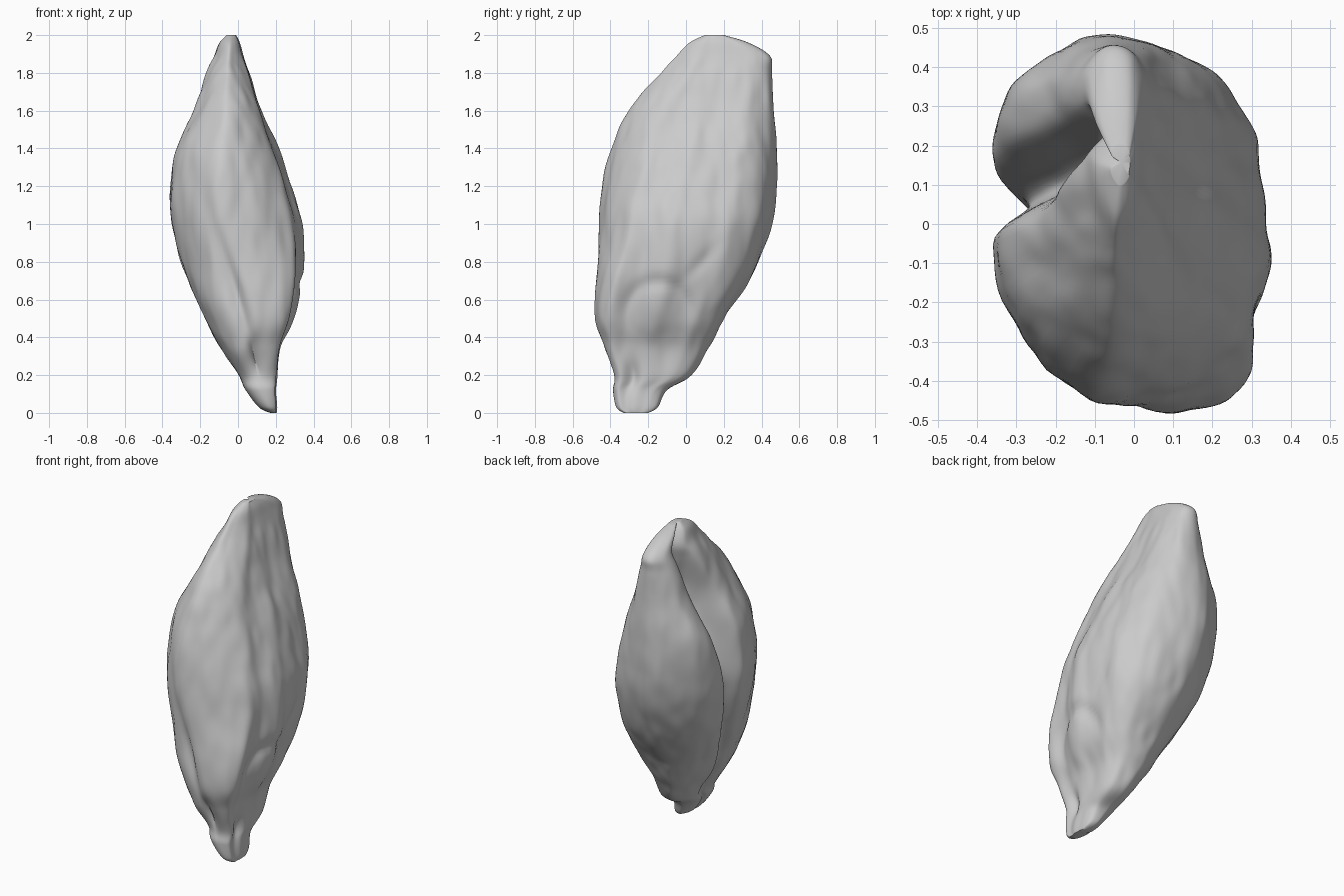
import bpy, bmesh, math
from mathutils import Vector, noise

cube = bpy.data.objects.get("Cube")
if cube:
    bpy.data.objects.remove(cube)

# Husk colour
husk = bpy.data.materials.new("husk_grey")
husk.use_nodes = True
husk.diffuse_color = (0.6, 0.6, 0.6, 1)
husk.node_tree.nodes["Principled BSDF"].inputs["Base Color"].default_value = (0.6, 0.6, 0.6, 1)

# Grain extents by height: z, x min, x max, y min, y max
STATIONS = [
    (0, .17, .205, -.33, -.2), (.03, .11, .208, -.37, -.15),
    (.12, .04, .205, -.39, -.1), (.2, 0, .215, -.39, .03),
    (.35, -.09, .23, -.45, .12), (.5, -.17, .29, -.48, .2),
    (.75, -.28, .34, -.47, .36), (1, -.35, .345, -.455, .45),
    (1.2, -.36, .29, -.435, .475), (1.4, -.335, .215, -.39, .475),
    (1.6, -.24, .13, -.3, .465), (1.8, -.17, .06, -.13, .455),
    (1.89, -.13, .03, -.05, .445), (1.96, -.1, .01, .02, .33),
    (2, -.06, -.01, .1, .2)]

# Cross-sections in unit space, anticlockwise from the front edge
LOWER = [(.35, -1), (.88, -.82), (.87, -.5), (1, -.12), (.93, .25), (.87, .6),
         (.58, .9), (0, 1), (-.4, .95), (-.86, .65), (-1, .28),
         (-.84, .08), (-1, -.16), (-.8, -.7), (-.25, -.97)]
MIDDLE = [(.3, -.93), (.78, -.68), (.87, -.42), (1, -.1), (.93, .3), (.87, .58),
          (.58, .86), (0, 1), (-.38, .96), (-.87, .66), (-1, .3),
          (-.76, .09), (-1, -.14), (-.78, -.66), (-.3, -1)]
UPPER = [(.45, -.88), (.86, -.58), (.91, -.3), (1, .05), (.96, .4), (.9, .68),
         (.6, .92), (.1, 1), (-.42, .95), (-.9, .72), (-.85, .45),
         (-.15, .2), (-.92, -.14), (-.75, -.6), (-.1, -1)]


def spline(points, t, closed=False):
    """Catmull-Rom value at t, measured in control points."""
    n = len(points)
    i = min(int(t), n - 1 if closed else n - 2)
    f = t - i

    def at(k):
        return points[k % n] if closed else points[max(0, min(k, n - 1))]
    return [0.5 * (2 * b + (c - a) * f + (2 * a - 5 * b + 4 * c - d) * f * f
                   + (3 * b - a - 3 * c + d) * f ** 3)
            for a, b, c, d in zip(at(i - 1), at(i), at(i + 1), at(i + 2))]


def bump(value, centre, width):
    return math.exp(-((value - centre) / width) ** 2)


def smoothstep(a, b, v):
    v = max(0, min(1, (v - a) / (b - a)))
    return v * v * (3 - 2 * v)


def mix(first, second, f):
    return [Vector(a).lerp(Vector(b), f) for a, b in zip(first, second)]


def relief(x, y, z, u, v):
    """Height of wrinkles, germ swelling and creases along the outward direction."""
    body = smoothstep(0, .3, z) * smoothstep(2, 1.8, z)
    h = body * .01 * noise.noise(Vector((x * 8, y * 8, z * 1.6)))
    h += body * .006 * noise.noise(Vector((x * 16, y * 16, z * 6)))
    side = smoothstep(.1, .6, u)
    # oval germ with a furrow above it, running up towards the back
    r = math.hypot((y + .15) / .15, (z - .52) / .15)
    h += side * .006 * bump(r, 0, .7)
    h -= side * .014 * bump(r, 1.15, .25) * smoothstep(.4, .6, z)
    h -= side * .01 * bump(z, .72 + .9 * y, .05) * bump(y, .08, .1)
    # dent near the tip and long shallow furrow
    h -= side * .03 * bump(y, -.29, .04) * bump(z, .2, .08)
    h -= side * .013 * bump(y, .02 + .25 * (z - 1.1), .05) * bump(z, 1.4, .35)
    # slanting crease and hollow on the front
    front = smoothstep(-.1, -.5, v)
    h -= front * .034 * bump(x, .09 - .32 * (z - .3), .045) * bump(z, .65, .4)
    h -= front * .04 * bump(x, .1, .05) * bump(z, .3, .1)
    return h


# Loft the grain
RINGS, SIDES = 150, 150
bm = bmesh.new()
rings = []
for j in range(RINGS + 1):
    z, x0, x1, y0, y1 = spline(STATIONS, j / RINGS * (len(STATIONS) - 1))
    profile = mix(mix(LOWER, MIDDLE, smoothstep(.55, 1, z)), UPPER, smoothstep(1, 1.65, z))
    ring = []
    for k in range(SIDES):
        u, v = spline(profile, k / SIDES * len(profile), True)
        x = (x0 + x1) / 2 + u * (x1 - x0) / 2
        y = (y0 + y1) / 2 + v * (y1 - y0) / 2
        out = Vector((u / (x1 - x0), v / (y1 - y0))).normalized()
        h = relief(x, y, z, u, v)
        ring.append(bm.verts.new((x + out.x * h, y + out.y * h, z)))
    rings.append(ring)
for low, high in zip(rings, rings[1:]):
    for k in range(SIDES):
        n = (k + 1) % SIDES
        bm.faces.new((low[k], low[n], high[n], high[k]))

# Close both ends with fans
for ring in (rings[0], rings[-1]):
    centre = bm.verts.new(sum((p.co for p in ring), Vector()) / SIDES)
    for k in range(SIDES):
        bm.faces.new((ring[k], ring[(k + 1) % SIDES], centre))
bmesh.ops.recalc_face_normals(bm, faces=bm.faces)

mesh = bpy.data.meshes.new("grain")
bm.to_mesh(mesh)
bm.free()
grain = bpy.data.objects.new("grain", mesh)
bpy.context.collection.objects.link(grain)
mesh.materials.append(husk)
bpy.context.view_layer.objects.active = grain
grain.select_set(True)
bpy.ops.object.shade_smooth_by_angle(angle=math.radians(60))
